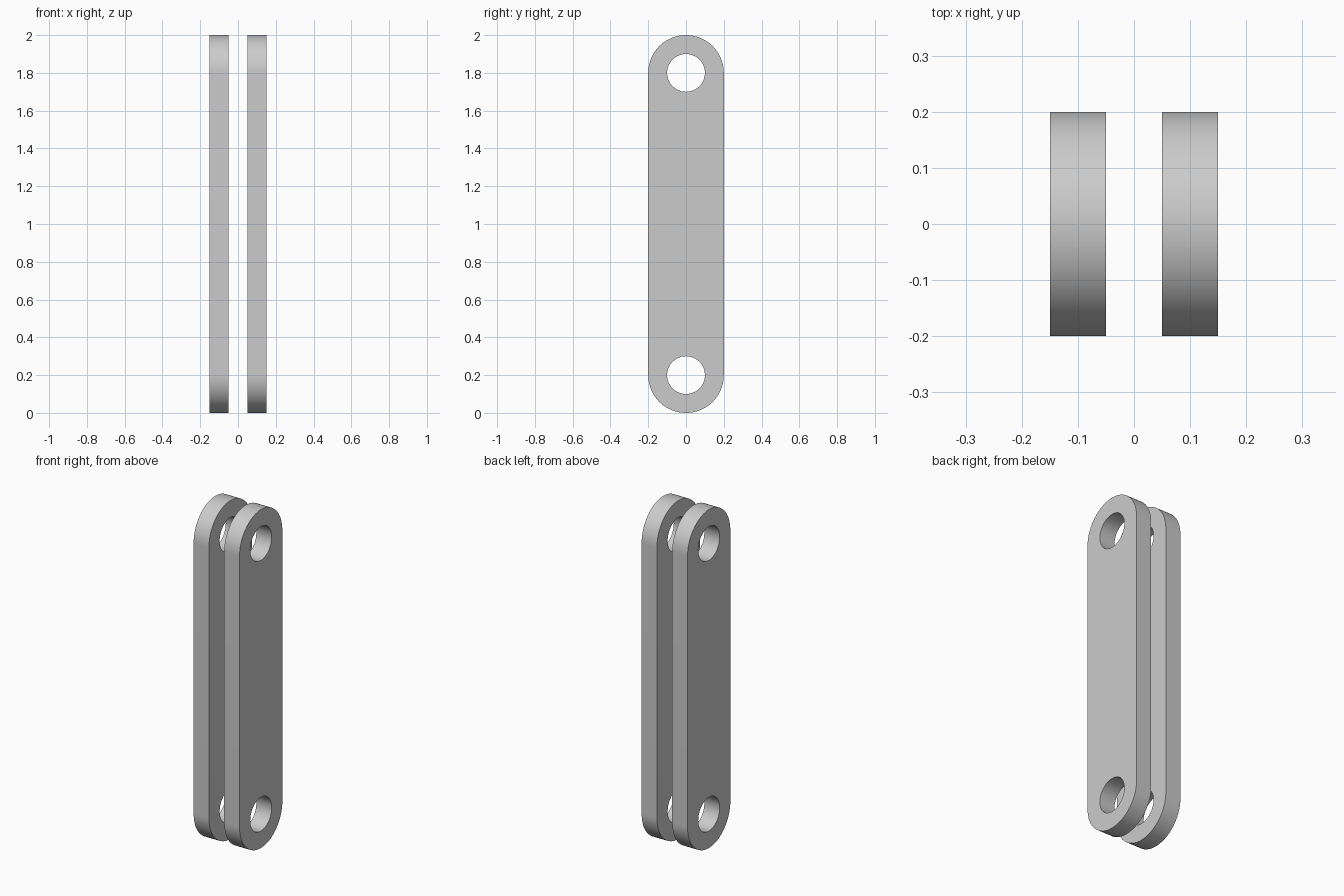
import bpy
import bmesh
from math import sin, cos, pi, radians

cube = bpy.data.objects.get("Cube")
if cube:
    bpy.data.objects.remove(cube, do_unlink=True)

LENGTH, RADIUS, HOLE, THICK, OFFSET = 2.0, 0.2, 0.1, 0.1, 0.1
SEGMENTS = 64
LOW, HIGH = RADIUS, LENGTH - RADIUS

grey = bpy.data.materials.new("plain grey")
grey.use_nodes = True
colour = (0.6, 0.6, 0.6, 1)
grey.diffuse_color = colour
grey.node_tree.nodes["Principled BSDF"].inputs["Base Color"].default_value = colour


def arc(z, radius, start, sweep, count):
    """Points (y, z) along an arc, including its start."""
    angles = [start + sweep * i / SEGMENTS for i in range(count)]
    return [(radius * cos(a), z + radius * sin(a)) for a in angles]


def link_plate(name, x):
    bm = bmesh.new()
    # Rounded outline and the two pin holes
    outline = (arc(HIGH, RADIUS, 0, pi, SEGMENTS + 1)
               + arc(LOW, RADIUS, pi, pi, SEGMENTS + 1))
    holes = [arc(z, HOLE, 0, 2 * pi, SEGMENTS) for z in (LOW, HIGH)]
    edges = []
    for loop in [outline] + holes:
        verts = [bm.verts.new((-THICK / 2, y, z)) for y, z in loop]
        edges += [bm.edges.new((verts[i - 1], verts[i])) for i in range(len(verts))]
    bmesh.ops.triangle_fill(bm, edges=edges, use_beauty=True, normal=(-1, 0, 0))
    # Thickness
    result = bmesh.ops.extrude_face_region(bm, geom=bm.faces[:], use_keep_orig=True)
    moved = [v for v in result["geom"] if isinstance(v, bmesh.types.BMVert)]
    bmesh.ops.translate(bm, verts=moved, vec=(THICK, 0, 0))
    bmesh.ops.recalc_face_normals(bm, faces=bm.faces[:])

    mesh = bpy.data.meshes.new(name)
    bm.to_mesh(mesh)
    bm.free()
    mesh.materials.append(grey)
    plate = bpy.data.objects.new(name, mesh)
    plate.location.x = x
    bpy.context.collection.objects.link(plate)
    bpy.ops.object.select_all(action="DESELECT")
    plate.select_set(True)
    bpy.context.view_layer.objects.active = plate
    bpy.ops.object.shade_smooth_by_angle(angle=radians(30))


# Pair of matching plates
for side, sign in (("left", 1), ("right", -1)):
    link_plate(side + "_link_plate", sign * OFFSET)
